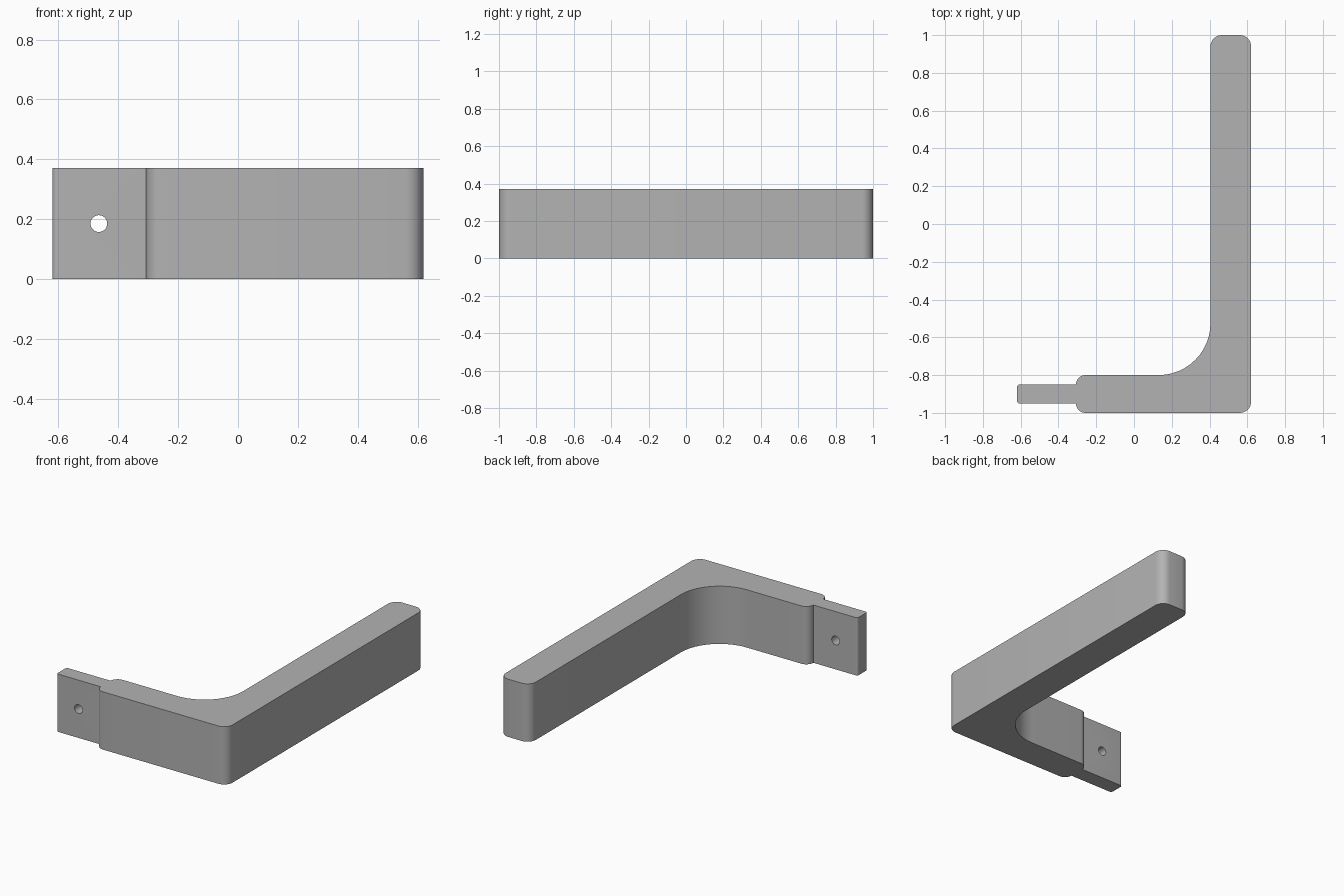
import bpy, bmesh, math
from mathutils import Vector, Matrix

cube = bpy.data.objects.get("Cube")
if cube:
    bpy.data.objects.remove(cube, do_unlink=True)

HEIGHT = 0.37

grey = bpy.data.materials.new("plain grey")
grey.use_nodes = True
colour = (0.45, 0.45, 0.45, 1)
grey.diffuse_color = colour
grey.node_tree.nodes["Principled BSDF"].inputs["Base Color"].default_value = colour


def fillet(prev, corner, nxt, radius, steps):
    """Arc points that round a right-angled corner."""
    p, c, n = Vector(prev), Vector(corner), Vector(nxt)
    a, b = (p - c).normalized() * radius, (n - c).normalized() * radius
    centre = c + a + b
    angles = [math.pi / 2 * i / steps for i in range(steps + 1)]
    return [centre - b * math.cos(t) - a * math.sin(t) for t in angles]


# Plan outline, counter-clockwise: x, y, corner radius
corners = [
    (-0.62, -0.95, 0.015), (-0.307, -0.95, 0), (-0.307, -1.0, 0.05),
    (0.62, -1.0, 0.06), (0.62, 1.0, 0.06), (0.405, 1.0, 0.06),
    (0.405, -0.80, 0.275), (-0.307, -0.80, 0.05), (-0.307, -0.85, 0),
    (-0.62, -0.85, 0.015),
]
outline = []
for i, (x, y, r) in enumerate(corners):
    if r:
        before, after = corners[i - 1], corners[(i + 1) % len(corners)]
        outline += fillet(before[:2], (x, y), after[:2], r, 12 if r > 0.1 else 8)
    else:
        outline.append(Vector((x, y)))

# L-shaped bracket with its thin mounting tab
bm = bmesh.new()
base = bm.faces.new([bm.verts.new((p.x, p.y, 0)) for p in outline])
top = bmesh.ops.extrude_face_region(bm, geom=[base])["geom"]
bmesh.ops.translate(bm, vec=(0, 0, HEIGHT),
                    verts=[v for v in top if isinstance(v, bmesh.types.BMVert)])
bmesh.ops.remove_doubles(bm, verts=bm.verts, dist=0.0005)
bmesh.ops.recalc_face_normals(bm, faces=bm.faces)
mesh = bpy.data.meshes.new("bracket_arm")
bm.to_mesh(mesh)
bm.free()
mesh.materials.append(grey)
bracket = bpy.data.objects.new("bracket_arm", mesh)
bpy.context.collection.objects.link(bracket)

# Screw hole through the tab
bpy.ops.mesh.primitive_cylinder_add(vertices=32, radius=0.028, depth=0.3,
                                    location=(-0.465, -0.9, HEIGHT / 2),
                                    rotation=(math.pi / 2, 0, 0))
cutter = bpy.context.object
cutter.name = "screw_hole_cutter"
cutter.data.materials.append(grey)
hole = bracket.modifiers.new("screw_hole", 'BOOLEAN')
hole.operation = 'DIFFERENCE'
hole.solver = 'EXACT'
hole.object = cutter
bpy.ops.object.select_all(action='DESELECT')
bracket.select_set(True)
bpy.context.view_layer.objects.active = bracket
bpy.ops.object.modifier_apply(modifier=hole.name)
bpy.data.objects.remove(cutter, do_unlink=True)

# Smooth rounded corners, sharp rims
bpy.ops.object.shade_smooth_by_angle(angle=math.radians(30))
